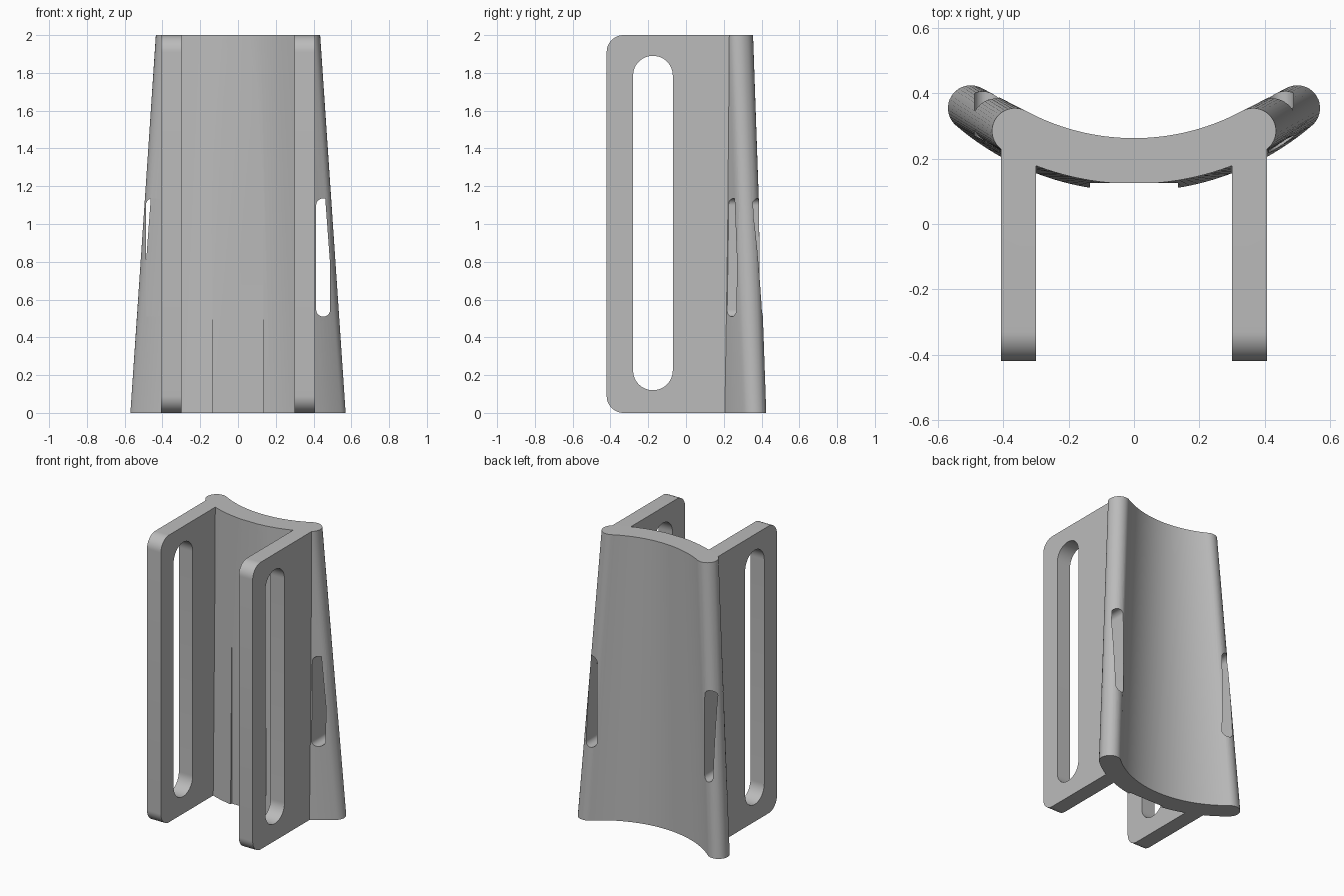
import bpy, bmesh, math
from mathutils import Vector

old = bpy.data.objects.get("Cube")
if old:
    bpy.data.objects.remove(old, do_unlink=True)

# One plain grey material
grey = bpy.data.materials.new("plain_grey")
grey.use_nodes = True
grey.diffuse_color = (0.5, 0.5, 0.5, 1)
grey.node_tree.nodes["Principled BSDF"].inputs["Base Color"].default_value = (0.5, 0.5, 0.5, 1)

HEIGHT = 2.0
HALF = 0.07          # half thickness of the curved back
ARC, CAP = 48, 20    # segments along each arc and each rounded rim


def finish(bm, name):
    bmesh.ops.recalc_face_normals(bm, faces=bm.faces)
    mesh = bpy.data.meshes.new(name)
    bm.to_mesh(mesh)
    bm.free()
    mesh.materials.append(grey)
    ob = bpy.data.objects.new(name, mesh)
    bpy.context.collection.objects.link(ob)
    return ob


def loft(bottom, top):
    """Solid between two matching rings; returns the mesh and its side faces."""
    bm = bmesh.new()
    a = [bm.verts.new(p) for p in bottom]
    b = [bm.verts.new(p) for p in top]
    n = len(a)
    sides = [bm.faces.new((a[i], a[(i + 1) % n], b[(i + 1) % n], b[i])) for i in range(n)]
    bm.faces.new(a[::-1])
    bm.faces.new(b)
    return bm, sides


def rounded(u0, u1, v0, v1, radii, steps=12):
    """Rectangle with a radius per corner, starting at high u, high v."""
    pts = []
    for k, r in enumerate(radii):
        cu = u1 - r if k in (0, 3) else u0 + r
        cv = v1 - r if k in (0, 1) else v0 + r
        for i in range(steps + 1 if r else 1):
            t = math.pi / 2 * (k + i / steps)
            pts.append((cu + r * math.cos(t), cv + r * math.sin(t)))
    return pts


def along_x(pts, x0, x1, name):
    return finish(loft([(x0, u, v) for u, v in pts], [(x1, u, v) for u, v in pts])[0], name)


def along_y(pts, y0, y1, name):
    return finish(loft([(u, y0, v) for u, v in pts], [(u, y1, v) for u, v in pts])[0], name)


def combine(ob, other, operation):
    other.hide_render = True
    mod = ob.modifiers.new(operation.lower(), 'BOOLEAN')
    mod.operation, mod.solver, mod.object = operation, 'EXACT', other
    bpy.context.view_layer.objects.active = ob
    bpy.ops.object.modifier_apply(modifier=mod.name)
    bpy.data.objects.remove(other, do_unlink=True)


def outline(z, mid_y, rim_x, rim_y):
    """Arc-shaped band with round rims, counterclockwise from the front left end."""
    rise = rim_y - mid_y
    R = (rim_x ** 2 + rise ** 2) / (2 * rise)
    cy, half = mid_y + R, math.asin(rim_x / R)
    pts = []
    for i in range(ARC):
        t = -half + 2 * half * i / ARC
        pts.append((t, R + HALF))
    ring = [(r * math.sin(t), cy - r * math.cos(t), z) for t, r in pts]
    for i in range(CAP):
        t = half - math.pi / 2 + math.pi * i / CAP
        ring.append((rim_x + HALF * math.cos(t), rim_y + HALF * math.sin(t), z))
    for i in range(ARC):
        t = half - 2 * half * i / ARC
        ring.append(((R - HALF) * math.sin(t), cy - (R - HALF) * math.cos(t), z))
    for i in range(CAP):
        t = math.pi / 2 - half + math.pi * i / CAP
        ring.append((-rim_x + HALF * math.cos(t), rim_y + HALF * math.sin(t), z))
    return ring


def curved_back():
    return loft(outline(0, 0.17, 0.5, 0.355), outline(HEIGHT, 0.193, 0.365, 0.285))


# Curved, tapering back
body = finish(curved_back()[0], "bracket_body")

# Shallow flat channel down the middle of the front
combine(body, along_y(rounded(-0.135, 0.135, -0.1, 2.1, [0] * 4), 0, 0.125, "channel"), 'DIFFERENCE')

# Strap slots through both rims
SLOT = (0.414, 0.488, 0.51, 1.135)
for side in (-1, 1):
    pts = [(side * u, v) for u, v in rounded(*SLOT, [0.036] * 4)]
    combine(body, along_y(pts, 0.1, 0.6, "strap_slot"), 'DIFFERENCE')

# Side plates with rounded front corners and a long slot
for side in (-1, 1):
    plate = along_x(rounded(-0.42, 0.27, 0, HEIGHT, [0, 0.09, 0.09, 0]), side * 0.3, side * 0.407, "side_plate")
    combine(plate, along_x(rounded(-0.28, -0.07, 0.12, 1.89, [0.104] * 4), side * 0.2, side * 0.5, "long_slot"),
            'DIFFERENCE')
    combine(body, plate, 'UNION')


def slot_skin(side, keep, name):
    """Thin sheet of the front surface left across part of a strap slot."""
    bm, sides = curved_back()
    kept = set(sides[i] for i in keep)
    bmesh.ops.delete(bm, geom=[f for f in bm.faces if f not in kept], context='FACES')
    x0, x1, z0, z1 = SLOT
    for co, no in (((side * x0, 0, 0), (-side, 0, 0)), ((side * x1, 0, 0), (side, 0, 0)),
                   ((0, 0, z0), (0, 0, -1)), ((0, 0, z1), (0, 0, 1))):
        bmesh.ops.bisect_plane(bm, geom=bm.verts[:] + bm.edges[:] + bm.faces[:], dist=1e-6,
                               plane_co=Vector(co), plane_no=Vector(no), clear_outer=True)
    ob = finish(bm, name)
    if ob.data.polygons and ob.data.polygons[0].normal.y > 0:
        ob.data.flip_normals()
    return ob


skins = [slot_skin(1, range(ARC, ARC + CAP // 2), "left_slot_skin"),
         slot_skin(-1, range(ARC // 2), "right_slot_skin")]

# Smooth curved faces, keep real edges crisp
for ob in [body] + skins:
    bpy.ops.object.select_all(action='DESELECT')
    ob.select_set(True)
    bpy.context.view_layer.objects.active = ob
    bpy.ops.object.shade_smooth_by_angle(angle=math.radians(30))
